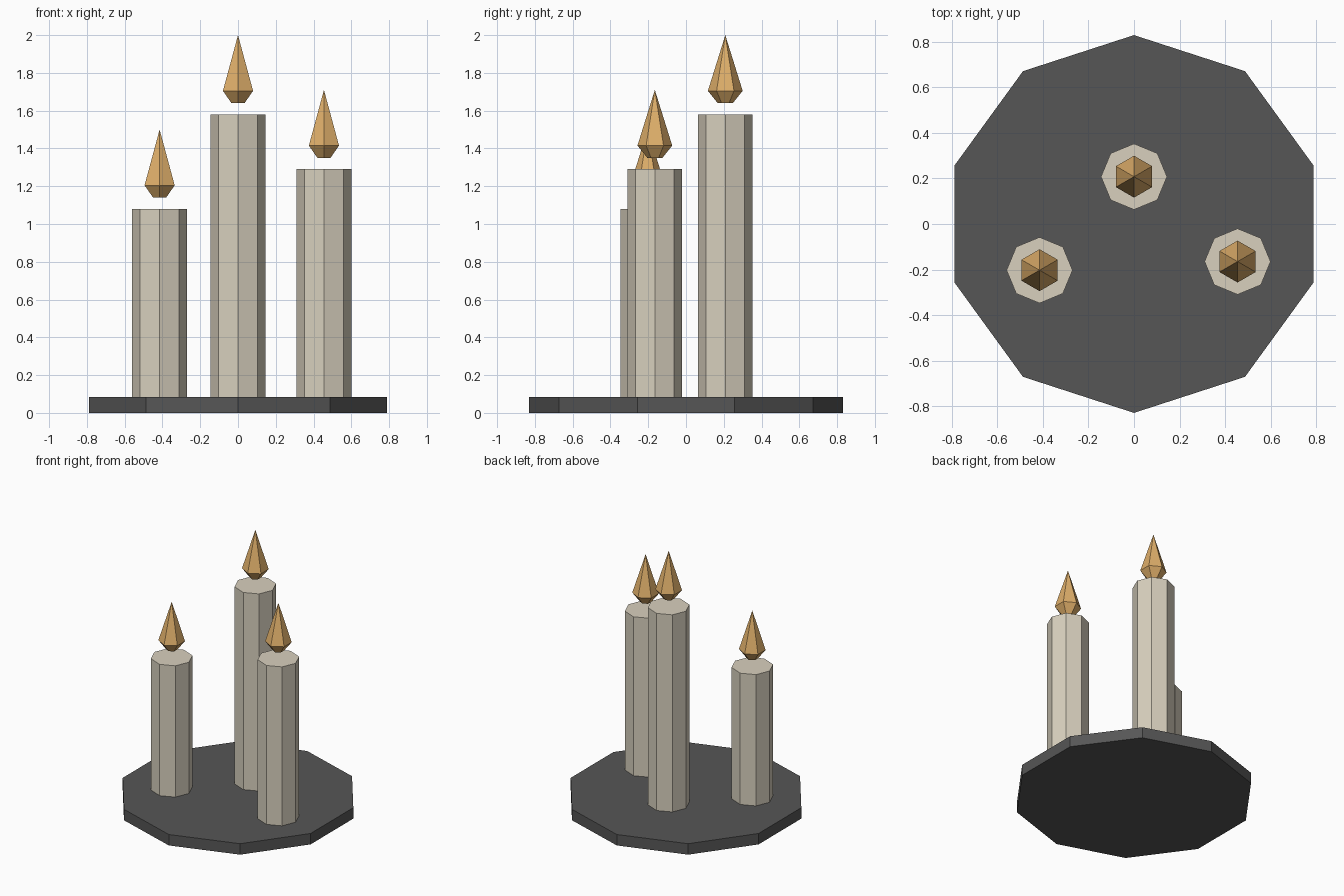
import bpy, bmesh, math

if "Cube" in bpy.data.objects:
    bpy.data.objects.remove(bpy.data.objects["Cube"])


def material(name, rgb):
    # sRGB 0-255 converted to linear
    lin = [((c / 255 + 0.055) / 1.055) ** 2.4 for c in rgb]
    m = bpy.data.materials.new(name)
    m.diffuse_color = (*lin, 1)
    m.use_nodes = True
    m.node_tree.nodes["Principled BSDF"].inputs["Base Color"].default_value = m.diffuse_color
    return m


def lathe(name, sides, rings, loc, mat):
    """Flat-faced solid from (radius, z) rings, one corner pointing along +y."""
    bm = bmesh.new()
    loops = []
    for r, z in rings:
        if r == 0:
            loops.append([bm.verts.new((0, 0, z))] * sides)
            continue
        loops.append([bm.verts.new((r * math.sin(2 * math.pi * i / sides),
                                    r * math.cos(2 * math.pi * i / sides), z))
                      for i in range(sides)])
    for a, b in zip(loops, loops[1:]):
        for i in range(sides):
            j = (i + 1) % sides
            bm.faces.new(list(dict.fromkeys((a[i], a[j], b[j], b[i]))))
    for k in (0, -1):
        if rings[k][0] > 0:
            bm.faces.new(loops[k])
    bmesh.ops.recalc_face_normals(bm, faces=bm.faces)
    mesh = bpy.data.meshes.new(name)
    bm.to_mesh(mesh)
    bm.free()
    mesh.materials.append(mat)
    ob = bpy.data.objects.new(name, mesh)
    ob.location = loc
    bpy.context.collection.objects.link(ob)


iron = material("dark iron", (86, 86, 86))
wax = material("pale wax", (216, 208, 190))
fire = material("flame amber", (222, 174, 106))

# ten-sided tray
BASE = 0.083
lathe("tray", 10, [(0.83, 0), (0.83, BASE)], (0, 0, 0), iron)

# candles with floating flames: x, y, candle top
candles = {"left": (-0.415, -0.203, 1.08),
           "middle": (0, 0.208, 1.58),
           "right": (0.455, -0.165, 1.29)}
for side, (x, y, top) in candles.items():
    lathe(side + "_candle", 8, [(0.145, BASE), (0.145, top)], (x, y, 0), wax)
    lathe(side + "_flame", 6, [(0.04, 0.06), (0.092, 0.125), (0, 0.42)],
          (x, y, top), fire)
